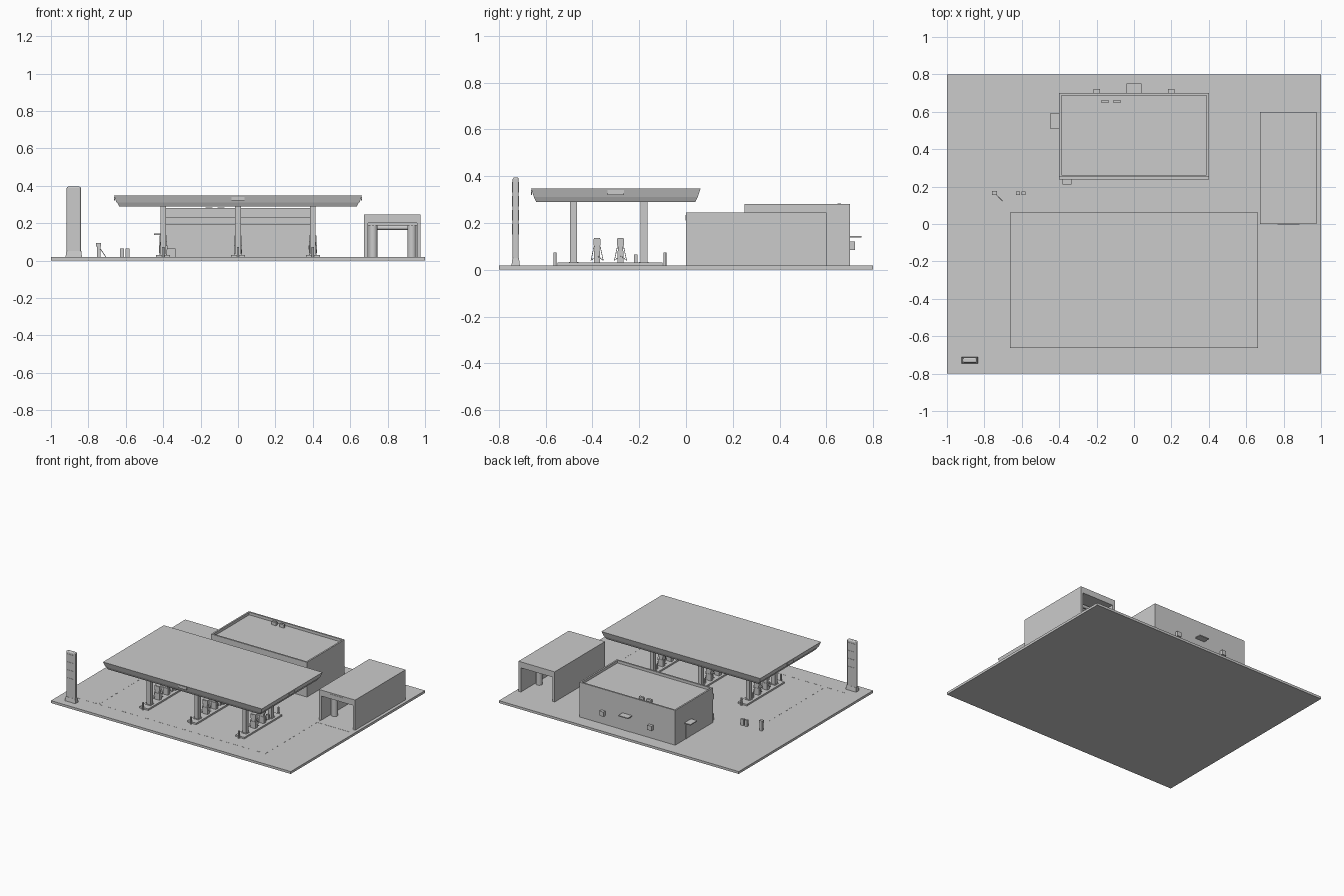
import bpy, bmesh
from mathutils import Vector

old_cube = bpy.data.objects.get("Cube")
if old_cube:
    bpy.data.objects.remove(old_cube)

colour = (.6, .6, .6, 1)
grey = bpy.data.materials.new("plain grey")
grey.use_nodes = True
grey.diffuse_color = colour
grey.node_tree.nodes["Principled BSDF"].inputs["Base Color"].default_value = colour

# Shared levels and thicknesses
GROUND = .018
CANOPY_UNDERSIDE = .29
CANOPY_TOP = .347
SHOP_TOP = .28
WASH_TOP = .245
PLATE = .004
WALL = .02
SIDES = (-1, 1)


def finish(name, mesh_data):
    bmesh.ops.recalc_face_normals(mesh_data, faces=mesh_data.faces)
    mesh = bpy.data.meshes.new(name)
    mesh_data.to_mesh(mesh)
    mesh_data.free()
    mesh.materials.append(grey)
    part = bpy.data.objects.new(name, mesh)
    bpy.context.collection.objects.link(part)
    return part


def block(name, x, y, bottom, top, width, depth, flare=0):
    """Upright box; flare widens the top on every side."""
    shape = bmesh.new()
    bmesh.ops.create_cube(shape, size=1)
    for vert in shape.verts:
        upper = vert.co.z > 0
        grow = flare + flare if upper else 0
        vert.co = Vector((x + vert.co.x * (width + grow),
                          y + vert.co.y * (depth + grow),
                          top if upper else bottom))
    return finish(name, shape)


def rod(name, start, end, radius, segments=12):
    start, end = Vector(start), Vector(end)
    axis = end - start
    shape = bmesh.new()
    bmesh.ops.create_cone(shape, cap_ends=True, segments=segments, radius1=radius,
                          radius2=radius, depth=axis.length)
    turn = axis.to_track_quat('Z', 'Y')
    for vert in shape.verts:
        vert.co = turn @ vert.co + (start + end) / 2
    for face in shape.faces:
        face.smooth = len(face.verts) == 4
    return finish(name, shape)


def hose(name, points, radius):
    for start, end in zip(points, points[1:]):
        rod(name, start, end, radius, segments=6)


def spread(first, last, count):
    """Evenly spaced values, both ends included."""
    return [first + (last - first) * i / (count - 1) for i in range(count)]


# Ground slab and painted lane dashes
block("ground_slab", 0, 0, 0, GROUND, 2, 1.6)
paint_top = GROUND + PLATE / 4
dash_length, dash_width = .03, .006
for x in spread(-.86, .69, 26):
    block("front_lane_dash", x, -.66, GROUND, paint_top, dash_length, dash_width)
for y in spread(-.63, 0, 11):
    for x in (-.7, .69):
        block("side_lane_dash", x, y, GROUND, paint_top, dash_width, dash_length)

# Forecourt canopy: recessed lower band under a flared fascia
canopy_y = -.3
band_top = CANOPY_UNDERSIDE + WALL
block("canopy_lower_band", 0, canopy_y, CANOPY_UNDERSIDE, band_top, 1.27, .68, flare=.01)
block("canopy_fascia", 0, canopy_y, band_top, CANOPY_TOP, 1.3, .7, flare=.012)
plate_bottom, plate_top = band_top + .01, CANOPY_TOP - .006
block("canopy_front_plate", 0, canopy_y - .36, plate_bottom, plate_top, .07, PLATE)
for side in SIDES:
    block("canopy_side_plate", side * .66, canopy_y, plate_bottom, plate_top, PLATE, .07)


def pump(x, y, base):
    """Fuel pump with a hose and nozzle on each face."""
    waist, shoulder, top = base + .05, base + .07, base + .105
    width, depth = .04, .026
    block("pump_base", x, y, base, waist, width, depth)
    block("pump_neck", x, y, waist, shoulder, width * .8, depth * .8)
    block("pump_head", x, y, shoulder, top, width, depth)
    for side in SIDES:
        edge = x + side * width / 2
        reach = side * depth
        block("pump_screen", x, y + reach / 2, shoulder + PLATE, top - PLATE, width * .7, PLATE)
        block("pump_nozzle", edge, y, waist - WALL, waist, PLATE, depth / 2)
        hose("pump_hose", [(edge, y + reach / 2, shoulder),
                           (edge, y + reach, base + .01),
                           (edge, y, waist - WALL)], PLATE / 3)


# Pump islands with columns, end posts, bins and pumps
island_top = GROUND + .012
post_top = GROUND + .055
column = .03
for x in (-.4, 0, .4):
    block("pump_island", x, -.325, GROUND, island_top, .075, .45)
    for y in (-.48, -.18):
        block("canopy_column", x, y, island_top, CANOPY_UNDERSIDE, column, column)
        block("column_foot", x, y, island_top, island_top + PLATE, column + .01, column + .01)
    for y in (-.56, -.09):
        rod("island_post", (x, y, GROUND), (x, y, post_top), .006)
    block("waste_bin", x, -.215, island_top, island_top + .035, .02, .014)
    for y in (-.38, -.28):
        pump(x, y, island_top)

# Shop: solid body with a parapet around the roof
shop_y, shop_width, shop_depth = .475, .8, .45
shop_front, shop_back = shop_y - shop_depth / 2, shop_y + shop_depth / 2
shop_side = shop_width / 2
roof = SHOP_TOP - WALL
rim = .012
block("shop_body", 0, shop_y, GROUND, roof, shop_width, shop_depth)
for side in SIDES:
    block("parapet_long", 0, shop_y + side * (shop_depth - rim) / 2, roof, SHOP_TOP,
          shop_width, rim)
    block("parapet_short", side * (shop_width - rim) / 2, shop_y, roof, SHOP_TOP,
          rim, shop_depth - rim - rim)
block("shop_fascia", 0, shop_front - rim / 2, .19, .23, shop_width, rim)
block("fascia_plate", 0, shop_front - rim, .196, .224, .08, PLATE)

# Shop windows, doors and awnings
door_top, awning_bottom = .12, .138
awning_top = awning_bottom + .007
door_width, awning_width, awning_reach = .05, .08, .05
for x in (-.27, -.14, .14, .27):
    block("front_window", x, shop_front, GROUND * 3, .17, .11, PLATE)
for side in SIDES:
    block("front_door", side * door_width * .6, shop_front, GROUND, .15, door_width, PLATE)
    block("cooling_unit", side * .2, shop_back + .01, .085, door_top, .035, .025)
block("back_door", 0, shop_back, GROUND, door_top, door_width, PLATE)
block("back_awning", 0, shop_back + awning_reach / 2, awning_bottom, awning_top,
      awning_width, awning_reach)
block("side_door", -shop_side, .55, GROUND, door_top, PLATE, door_width)
block("side_awning", -shop_side - awning_reach / 2, .55, awning_bottom, awning_top,
      awning_reach, awning_width)
for x in (-.155, -.09):
    block("roof_unit", x, .655, roof, SHOP_TOP + PLATE, .038, .016)
block("ice_chest", -.357, shop_front - .025, GROUND, .065, .048, .03)

# Drive-through wash tunnel, open at both ends
wash_x, wash_y, wash_width, wash_depth = .826, .3, .302, .6
lintel = .2
block("wash_roof", wash_x, wash_y, lintel, WASH_TOP, wash_width, wash_depth)
block("wash_sign_plate", wash_x, 0, lintel + .01, WASH_TOP - .01, .12, PLATE)
block("wash_drain", wash_x, -.04, GROUND, paint_top, .26, rim)
for side in SIDES:
    block("wash_wall", wash_x + side * (wash_width - WALL) / 2, wash_y, GROUND, lintel,
          WALL, wash_depth)

# Wash brushes
beam_bottom = lintel - rim
brush, span = .024, .104
for y in (.12, .42):
    for side in SIDES:
        x = wash_x + side * span
        rod("upright_brush", (x, y, GROUND), (x, y, beam_bottom), brush, segments=16)
    cross_y, cross_z = y + brush * 3, beam_bottom - rim
    rod("cross_brush", (wash_x - span, cross_y, cross_z), (wash_x + span, cross_y, cross_z),
        rim, segments=16)
    block("brush_beam", wash_x, y, beam_bottom, lintel, wash_width - WALL, column)

# Price pylon with a rounded head, wider foot and raised panels
pylon_x, pylon_y, pylon_top = -.878, -.728, .395
pylon_width, pylon_depth = .076, .026
block("pylon_foot", pylon_x, pylon_y, GROUND, .05, .088, .036, flare=-PLATE)
pylon = block("pylon", pylon_x, pylon_y, GROUND, pylon_top, pylon_width, pylon_depth)
rounding = pylon.modifiers.new("rounded_head", 'BEVEL')
rounding.width, rounding.segments = .008, 3
for bottom in spread(.15, .33, 4):
    block("pylon_panel", pylon_x, pylon_y, bottom, bottom + .045,
          pylon_width * .8, pylon_depth + PLATE)

# Air pump and service cabinets
air_x, air_y, air_top = -.745, .165, .095
block("air_pump_post", air_x, air_y, GROUND, air_top - WALL, .018, .018)
block("air_pump_head", air_x, air_y, air_top - WALL, air_top, .026, .022)
hose("air_hose", [(air_x, air_y, air_top - WALL), (air_x + WALL, air_y - WALL, air_top / 2),
                  (air_x + WALL * 2, air_y - WALL * 2, GROUND)], PLATE / 2)
for x in (-.62, -.59):
    block("service_cabinet", x, air_y, GROUND, .065, .022, WALL)
